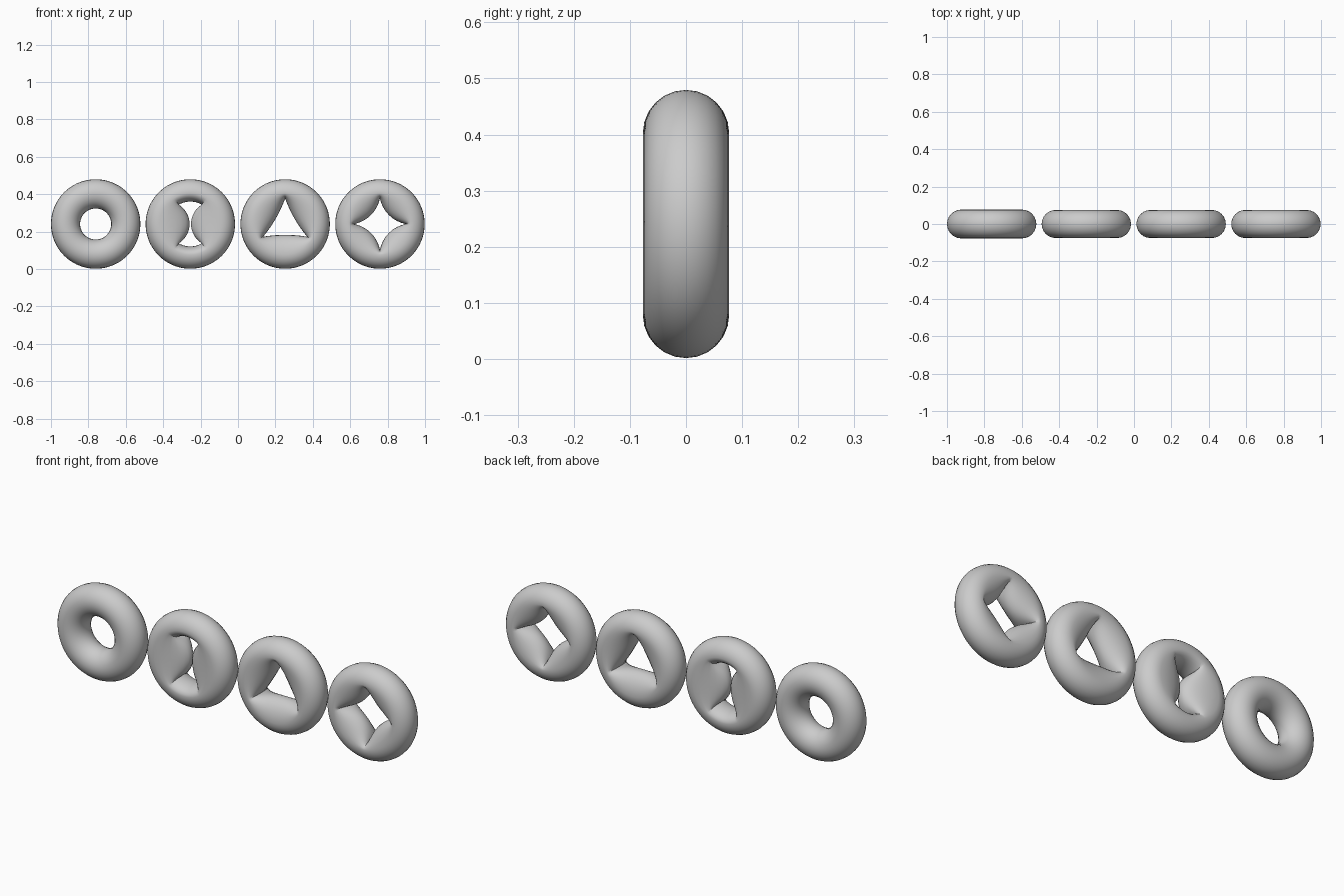
import bpy, bmesh
from math import sin, cos, pi, radians, atan2, hypot
from mathutils import Vector

if "Cube" in bpy.data.objects:
    bpy.data.objects.remove(bpy.data.objects["Cube"])

OUTER, Z0 = 0.239, 0.2405
SIDES = 24


def lobe_point(s, corner_r, corner_a, mid):
    """Point on an arc bulging toward the ring centre; s runs -1..1 corner to corner."""
    cx, cy = corner_r * cos(corner_a), corner_r * sin(corner_a)
    d = cx - mid
    rad = (d * d + cy * cy) / (2 * d)
    c = mid + rad
    end = atan2(cy, c - cx)
    return Vector((c - rad * cos(s * end), rad * sin(s * end)))


def make_ring(name, x, tube, lobes, corner_r, mid, half, start):
    """Ring with a round rim; its inner edge follows the lobed opening."""
    # inner edge: (rim angle, inner point)
    path = []
    if lobes == 0:
        path = [(2 * pi * i / 96, Vector((mid, 0))) for i in range(96)]
        path = [(a, Vector((mid * cos(a), mid * sin(a)))) for a, _ in path]
    else:
        step = 2 * pi / lobes
        per = 96 // lobes
        for k in range(lobes):
            base = start + k * step
            ca, sa = cos(base), sin(base)
            for i in range(per):
                s = -1 + 2 * i / per
                p = lobe_point(s, corner_r, half, mid)
                path.append((base + s * half,
                             Vector((p.x * ca - p.y * sa, p.x * sa + p.y * ca))))
            # plain arc between neighbouring lobes
            gap = step - 2 * half
            if gap > 0.01:
                for i in range(16):
                    a = base + half + gap * i / 16
                    path.append((a, Vector((cos(a), sin(a))) * corner_r))
    bm = bmesh.new()
    loops = []
    major = OUTER - tube
    for a, inner in path:
        e = Vector((cos(a), sin(a)))
        mid_pt = e * major
        loop = []
        for j in range(SIDES):
            t = 2 * pi * j / SIDES
            reach = e * tube if cos(t) >= 0 else mid_pt - inner
            q = mid_pt + reach * cos(t)
            loop.append(bm.verts.new((x + q.x, tube * sin(t), Z0 + q.y)))
        loops.append(loop)
    n = len(loops)
    for i in range(n):
        l0, l1 = loops[i], loops[(i + 1) % n]
        for j in range(SIDES):
            k = (j + 1) % SIDES
            bm.faces.new((l0[j], l0[k], l1[k], l1[j]))
    bmesh.ops.recalc_face_normals(bm, faces=bm.faces)
    me = bpy.data.meshes.new(name)
    bm.to_mesh(me)
    bm.free()
    ob = bpy.data.objects.new(name, me)
    bpy.context.collection.objects.link(ob)
    bpy.ops.object.select_all(action='DESELECT')
    ob.select_set(True)
    bpy.context.view_layer.objects.active = ob
    bpy.ops.object.shade_smooth_by_angle(angle=radians(50))


# four rings in a row: plain, two, three and four lobes
make_ring("plain_ring", -0.761, 0.077, 0, 0, 0.083, 0, 0)
make_ring("two_lobe_ring", -0.255, 0.075, 2, 0.120, 0.004, radians(59), 0)
make_ring("three_lobe_ring", 0.252, 0.075, 3, 0.136, 0.058, pi / 3, -pi / 2)
make_ring("four_lobe_ring", 0.759, 0.075, 4, 0.138, 0.068, pi / 4, pi / 4)
